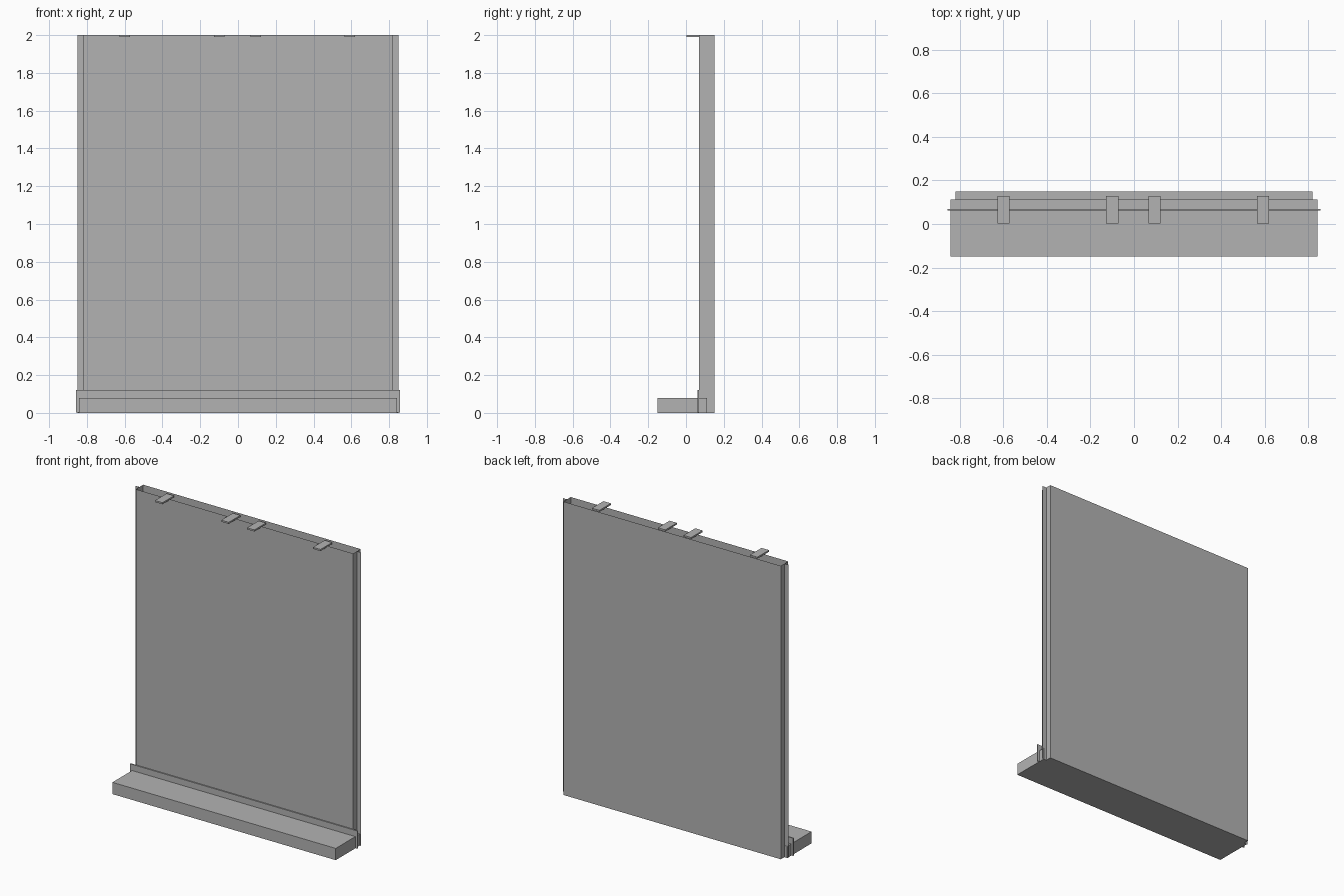
import bpy, bmesh

if "Cube" in bpy.data.objects:
    bpy.data.objects.remove(bpy.data.objects["Cube"])

grey = bpy.data.materials.new("plain_grey")
grey.diffuse_color = (0.45, 0.45, 0.45, 1)
grey.use_nodes = True
grey.node_tree.nodes["Principled BSDF"].inputs["Base Color"].default_value = grey.diffuse_color


def finish(name, bm):
    me = bpy.data.meshes.new(name)
    bm.to_mesh(me)
    bm.free()
    me.materials.append(grey)
    ob = bpy.data.objects.new(name, me)
    bpy.context.collection.objects.link(ob)
    return ob


def box(name, lo, hi, open_top=False):
    bm = bmesh.new()
    bmesh.ops.create_cube(bm, size=1)
    for v in bm.verts:
        v.co = [(a + b) / 2 + c * (b - a) for a, b, c in zip(lo, hi, v.co)]
    if open_top:
        bm.normal_update()
        top = [f for f in bm.faces if f.normal.z > 0.9]
        bmesh.ops.delete(bm, geom=top, context='FACES_ONLY')
    return finish(name, bm)


# Hollow sheet-metal panel, open along the top
box("panel_shell", (-0.82, 0.07, 0), (0.82, 0.15, 2), open_top=True)

# Thin flange along each side of the panel
for side, s in (("left", -1), ("right", 1)):
    bm = bmesh.new()
    pts = [(0.82, 0), (0.85, 0), (0.85, 2), (0.82, 2)]
    bm.faces.new([bm.verts.new((s * x, 0.11, z)) for x, z in pts])
    finish(side + "_flange", bm)

# Base ledge and the strip behind it
box("base_ledge", (-0.842, -0.15, 0), (0.842, 0.112, 0.08))
box("kick_strip", (-0.857, 0.061, 0.002), (0.857, 0.069, 0.122))

# Flat hanging clips on the top edge
for i, x in enumerate((-0.6, -0.1, 0.094, 0.592)):
    box("top_clip_%d" % (i + 1), (x - 0.028, 0.003, 1.989), (x + 0.028, 0.128, 2))
